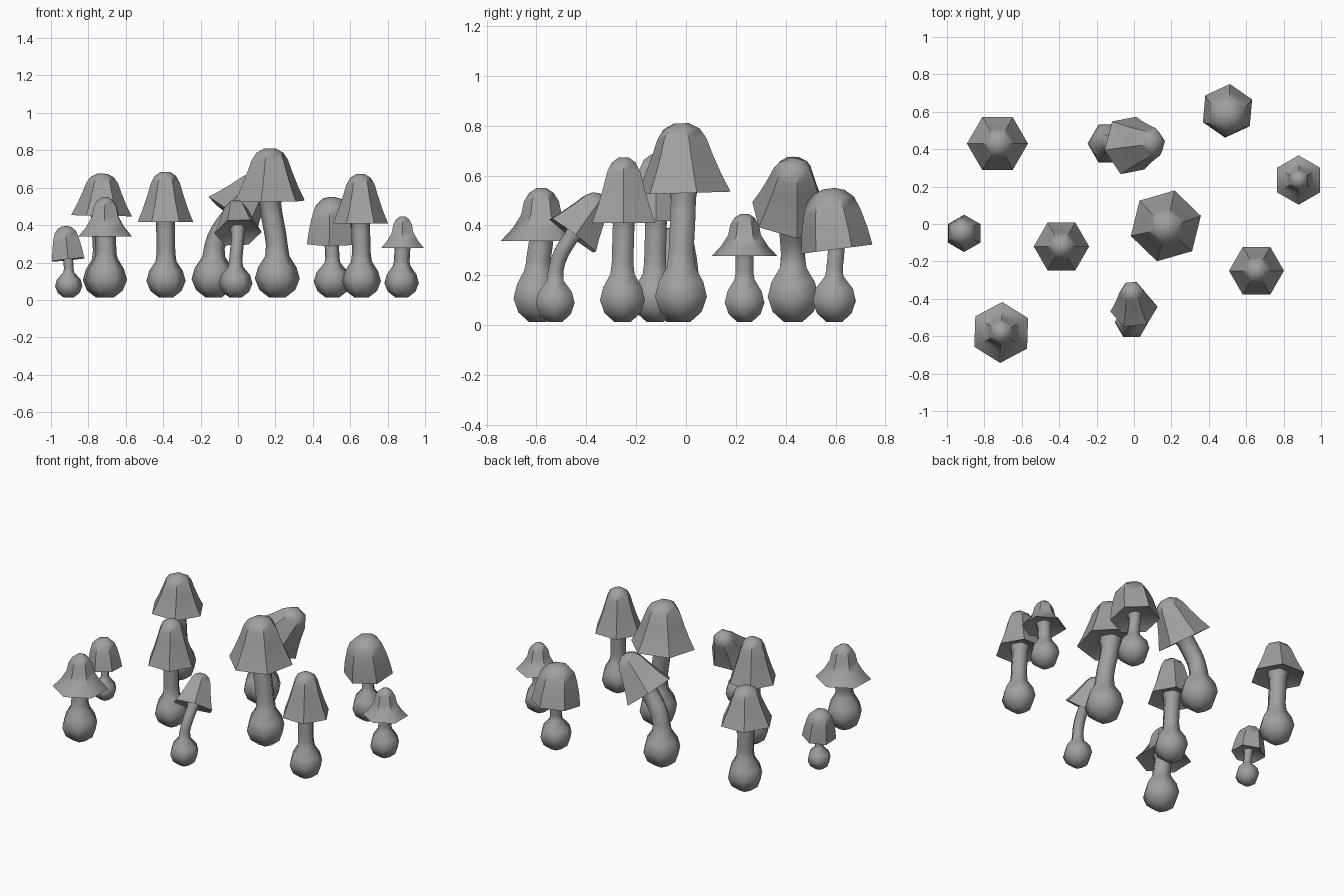
import bpy, bmesh, math
from mathutils import Vector

cube = bpy.data.objects.get("Cube")
if cube:
    bpy.data.objects.remove(cube)

grey = bpy.data.materials.new("mushroom grey")
grey.use_nodes = True
colour = (0.35, 0.35, 0.35, 1)
grey.diffuse_color = colour
grey.node_tree.nodes["Principled BSDF"].inputs["Base Color"].default_value = colour

SIDES = 6
UP = Vector((0, 0, 1))


def loft(name, rings, turn=0, sharp=50):
    """Skin hexagonal rings, each given as (centre, axis, radius), and close both ends."""
    bm = bmesh.new()
    loops = []
    for centre, axis, radius in rings:
        tilt = UP.rotation_difference(axis)
        loop = []
        for k in range(SIDES):
            a = math.radians(turn) + math.tau * k / SIDES
            spoke = Vector((math.cos(a), math.sin(a), 0)) * radius
            loop.append(bm.verts.new(centre + tilt @ spoke))
        loops.append(loop)
    for low, high in zip(loops, loops[1:]):
        for k in range(SIDES):
            n = (k + 1) % SIDES
            bm.faces.new((low[k], low[n], high[n], high[k]))
    bm.faces.new(loops[0][::-1])
    bm.faces.new(loops[-1])
    bmesh.ops.recalc_face_normals(bm, faces=bm.faces)
    mesh = bpy.data.meshes.new(name)
    bm.to_mesh(mesh)
    bm.free()
    mesh.materials.append(grey)
    obj = bpy.data.objects.new(name, mesh)
    bpy.context.collection.objects.link(obj)
    bpy.ops.object.select_all(action="DESELECT")
    obj.select_set(True)
    bpy.context.view_layer.objects.active = obj
    bpy.ops.object.shade_smooth_by_angle(angle=math.radians(sharp))


# Cap outlines as (radius, height) fractions, from the rim to the tip
OUTLINES = {
    "bell": [(1, 0), (.82, .25), (.64, .55), (.52, .78), (.38, .92), (.16, 1)],
    "flared": [(1, 0), (.7, .25), (.5, .5), (.43, .75), (.3, .91), (.12, 1)],
    "dome": [(1, 0), (.92, .3), (.8, .6), (.66, .82), (.42, .95), (.15, 1)],
}
UNDERSIDE = [(.3, .12), (.6, .1), (.94, .02)]
BULB = [(.35, 0), (.8, .35), (1, .85), (.86, 1.35)]


def mushroom(i, foot, bulb, stem, rim, lean, radius, height, turn, shape):
    axis = Vector((*lean, 1)).normalized()
    rim = Vector(rim)
    foot = Vector((*foot, .012))

    # Round foot, then a curved stem up into the cap
    rings = [(foot + UP * h * bulb, UP, r * bulb) for r, h in BULB]
    start = foot + UP * bulb * 1.85
    end = rim + axis * height * .15
    length = (end - start).length
    pull_a = start + UP * length * .4
    pull_b = end - axis * length * .4
    for s in range(7):
        t = s / 6
        u = 1 - t
        point = start * u**3 + pull_a * 3*u*u*t + pull_b * 3*u*t*t + end * t**3
        heading = (pull_a - start) * u*u + (pull_b - pull_a) * 2*u*t + (end - pull_b) * t*t
        flare = 1.12 if s == 0 else 1.25 if s == 6 else 1
        rings.append((point, heading.normalized(), stem * flare))
    loft(f"stem_{i}", rings, 0, 80)

    # Cap with a shallow hollow underneath
    outline = UNDERSIDE + OUTLINES[shape]
    loft(f"cap_{i}", [(rim + axis * h * height, axis, r * radius) for r, h in outline], turn)


# foot, bulb radius, stem radius, rim centre, lean, cap radius, cap height, turn, shape
PATCH = [
    ((.21, -.02), .12, .058, (.17, -.01, .53), (0, -.03), .195, .28, 16, "bell"),
    ((-.72, .43), .11, .055, (-.73, .43, .45), (.02, 0), .163, .225, 0, "bell"),
    ((-.13, .43), .118, .055, (-.03, .42, .45), (.78, .08), .165, .26, 10, "bell"),
    ((.505, .595), .1, .038, (.5, .605, .305), (0, -.13), .145, .245, 25, "dome"),
    ((.875, .235), .092, .042, (.88, .235, .277), (0, 0), .132, .17, 30, "flared"),
    ((-.705, -.595), .112, .056, (-.71, -.58, .338), (0, 0), .163, .212, 28, "flared"),
    ((.66, -.255), .104, .05, (.655, -.25, .41), (0, 0), .147, .263, 0, "bell"),
    ((-.385, -.125), .105, .05, (-.388, -.12, .418), (0, 0), .148, .267, 0, "bell"),
    ((-.013, -.525), .09, .035, (0, -.455, .36), (-.1, .75), .127, .2, 5, "bell"),
    ((-.905, -.055), .073, .026, (-.908, -.05, .215), (-.1, .04), .1, .18, 30, "dome"),
]
for number, row in enumerate(PATCH, 1):
    mushroom(number, *row)
